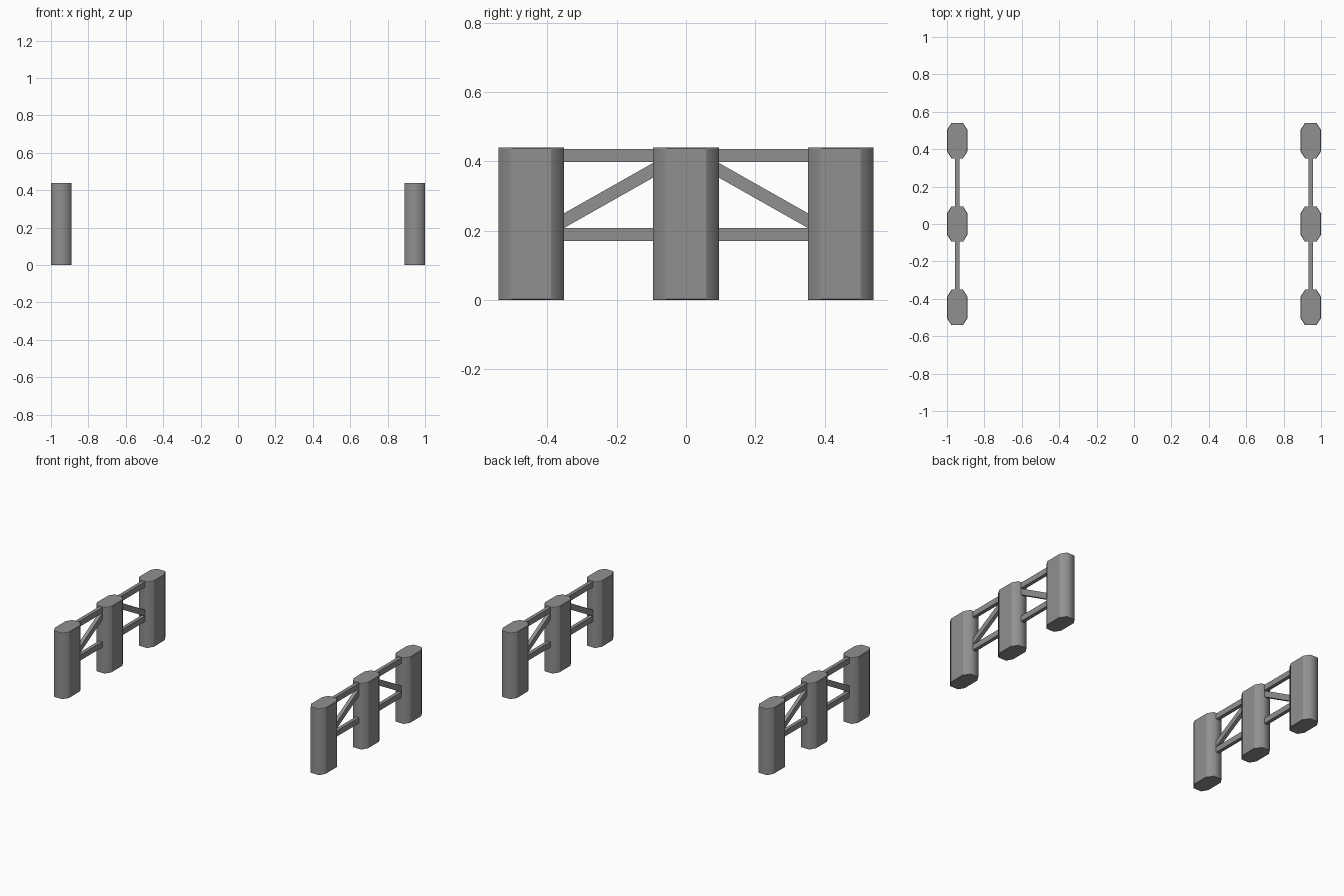
import bpy, bmesh, math
from mathutils import Matrix

if "Cube" in bpy.data.objects:
    bpy.data.objects.remove(bpy.data.objects["Cube"])

SIDE_X = 0.945      # centre line of each fence
POST_Y = 0.446      # offset of the end posts

dark_grey = bpy.data.materials.new("dark_grey")
dark_grey.diffuse_color = (0.28, 0.28, 0.28, 1)
dark_grey.use_nodes = True
dark_grey.node_tree.nodes["Principled BSDF"].inputs["Base Color"].default_value = dark_grey.diffuse_color


def finish(bm, name):
    bmesh.ops.recalc_face_normals(bm, faces=bm.faces)
    mesh = bpy.data.meshes.new(name)
    bm.to_mesh(mesh)
    bm.free()
    mesh.materials.append(dark_grey)
    obj = bpy.data.objects.new(name, mesh)
    bpy.context.collection.objects.link(obj)


def post(name, x, y, height=0.44):
    # elongated octagon with a tiny softened rim at top and bottom
    quarter = [(0.055, 0.057), (0.031, 0.0945)]
    outline = (quarter + [(-a, b) for a, b in reversed(quarter)]
               + [(-a, -b) for a, b in quarter]
               + [(a, -b) for a, b in reversed(quarter)])
    bm = bmesh.new()
    rings = []
    for z, inset in ((0, 0.003), (0.003, 0), (height - 0.003, 0), (height, 0.003)):
        sx = 1 - inset / 0.055
        rings.append([bm.verts.new((x + a * sx, y + b, z)) for a, b in outline])
    for low, high in zip(rings, rings[1:]):
        for i in range(8):
            j = (i + 1) % 8
            bm.faces.new((low[i], low[j], high[j], high[i])).smooth = True
    bm.faces.new(rings[0])
    bm.faces.new(rings[-1])
    # rounded ends shade smoothly, the broad sides and rims stay crisp
    for edge in bm.edges:
        a, b = (v.co for v in edge.verts)
        level = abs(a.z - b.z) < 0.001
        broad = abs(abs(a.y - y) - 0.057) < 0.001
        edge.smooth = not (level or broad)
    finish(bm, name)


def bar(name, x, start, end, width=0.024, depth=0.037):
    # straight square bar between two (y, z) points
    dy, dz = end[0] - start[0], end[1] - start[1]
    mat = (Matrix.Translation((x, (start[0] + end[0]) / 2, (start[1] + end[1]) / 2))
           @ Matrix.Rotation(math.atan2(dz, dy), 4, 'X')
           @ Matrix.Diagonal((width, math.hypot(dy, dz), depth, 1)))
    bm = bmesh.new()
    bmesh.ops.create_cube(bm, size=1, matrix=mat)
    finish(bm, name)


for side, x in (("left", -SIDE_X), ("right", SIDE_X)):
    # upright posts
    for place, y in (("front", -POST_Y), ("middle", 0), ("back", POST_Y)):
        post(f"{side}_{place}_post", x, y)
    # rails and diagonal braces between neighbouring posts
    for place, s in (("front", -1), ("back", 1)):
        bar(f"{side}_{place}_top_rail", x, (s * 0.08, 0.417), (s * 0.37, 0.417))
        bar(f"{side}_{place}_lower_rail", x, (s * 0.08, 0.189), (s * 0.37, 0.189))
        bar(f"{side}_{place}_brace", x, (s * 0.078, 0.384), (s * 0.368, 0.220))
